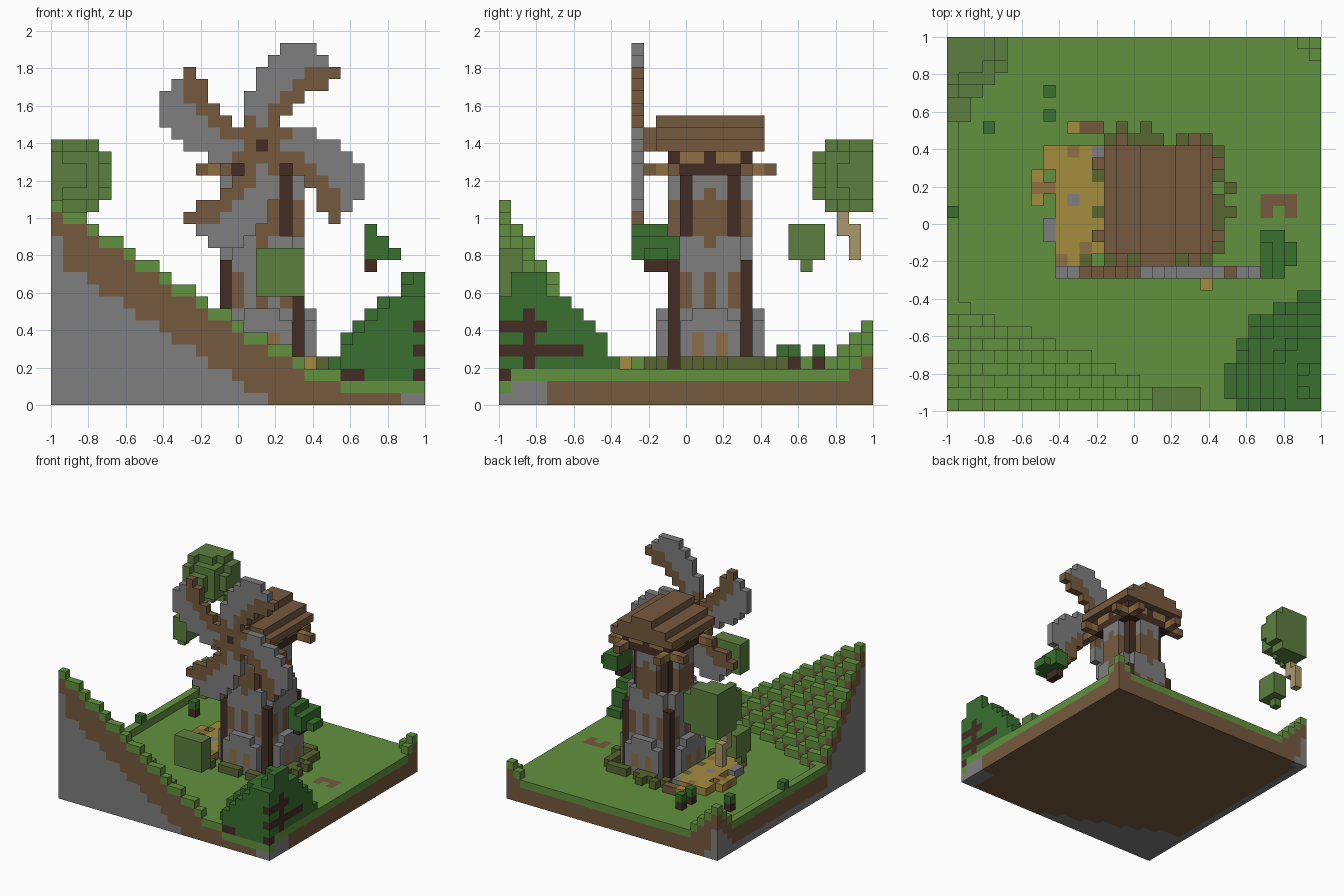
import bpy, bmesh
from mathutils import Vector

if "Cube" in bpy.data.objects:
    bpy.data.objects.remove(bpy.data.objects["Cube"])

N = 31            # cells along the longest side
S = 2 / N         # cell size
C = 17            # tower centre cell
GROUND = 3        # first cell above the lawn


def srgb(c):
    c /= 255
    return c / 12.92 if c < 0.04 else ((c + 0.055) / 1.055) ** 2.4


palette = {"grass": "62913f", "stone": "7e7e7e", "earth": "765a3f", "dark_wood": "432d24",
           "pine": "38702e", "leaf": "5c7f3f", "straw": "a58c3f", "light_wood": "8f7043",
           "moss": "596631", "birch": "aa986c"}
names = list(palette)
materials = []
for name, code in palette.items():
    colour = [srgb(c) for c in bytes.fromhex(code)] + [1]
    m = bpy.data.materials.new(name)
    m.use_nodes = True
    m.diffuse_color = colour
    m.node_tree.nodes["Principled BSDF"].inputs["Base Color"].default_value = colour
    materials.append(m)

parts = {}


def box(part, mat, a, b=None):
    """Fill all cells from corner a to corner b, both included."""
    b = b or a
    cells = parts.setdefault(part, {})
    for i in range(a[0], b[0] + 1):
        for j in range(a[1], b[1] + 1):
            for k in range(a[2], b[2] + 1):
                cells[i, j, k] = mat


def square(part, mat, r, low, high):
    box(part, mat, (C - r, C - r, low), (C + r, C + r, high))


def cross(part, mat, r, w, low, high):
    box(part, mat, (C - r, C - w, low), (C + r, C + w, high))
    box(part, mat, (C - w, C - r, low), (C + w, C + r, high))


def sides(part, mat, r, offsets, low, high):
    """Same columns on all four sides of the tower."""
    for o in offsets:
        for x, y in ((r, o), (-r, o), (o, r), (o, -r)):
            box(part, mat, (C + x, C + y, low), (C + x, C + y, high))


def blob(part, mat, centre, radii):
    for i in range(N):
        for j in range(N):
            for k in range(N):
                if sum(((p - c) / r) ** 2 for p, c, r in zip((i, j, k), centre, radii)) <= 1:
                    box(part, mat, (i, j, k))


def build(part, cells):
    """Make one mesh from the exposed cell faces."""
    bm = bmesh.new()
    for cell, mat in cells.items():
        for axis in range(3):
            for sign in (-1, 1):
                n = [0, 0, 0]
                n[axis] = sign
                if tuple(c + d for c, d in zip(cell, n)) in cells:
                    continue
                n = Vector(n)
                u = Vector((n.y, n.z, n.x))
                v = n.cross(u)
                mid = Vector(cell) + Vector((.5, .5, .5)) + n / 2
                ring = [mid + (u * a + v * b) / 2 for a, b in ((-1, -1), (1, -1), (1, 1), (-1, 1))]
                face = bm.faces.new([bm.verts.new(p * S - Vector((1, 1, 0))) for p in ring])
                face.material_index = names.index(mat)
    bmesh.ops.remove_doubles(bm, verts=bm.verts, dist=S / 100)
    mesh = bpy.data.meshes.new(part)
    bm.to_mesh(mesh)
    bm.free()
    for m in materials:
        mesh.materials.append(m)
    bpy.context.collection.objects.link(bpy.data.objects.new(part, mesh))


# Terrain: lawn, front hill, raised left rim and back corners
for i in range(N):
    for j in range(N):
        h = max(GROUND, int(17.4 - 0.65 * i - 1.55 * j), 7 - i - (30 - j), 5 - (30 - i) - (30 - j))
        if i == 0:
            h = max(h, 4)
        if j == 0 and i > 23:
            h = 2
        for k in range(h):
            rock = k < h - 5 or (i == 0 and k < h - 3) or (i > 28 and j < 4 and k < 2)
            box("terrain", "grass" if k == h - 1 else "stone" if rock else "earth", (i, j, k))

# Bare patch in the lawn
box("terrain", "earth", (26, 17, 2), (28, 17, 2))
for i in (26, 28):
    box("terrain", "earth", (i, 16, 2))

# Tower: footing, lower storey, ledge, upper storey
square("tower", "stone", 3, GROUND, 11)
cross("tower", "stone", 4, 2, GROUND, 6)
cross("tower", "stone", 4, 1, 7, 7)
sides("tower", "light_wood", 4, (-1, 1), 4, 5)
sides("tower", "earth", 3, (-2, 0, 2), 8, 10)
sides("tower", "dark_wood", 3, (-3, 3), GROUND, 11)
cross("tower", "stone", 3, 2, 12, 13)
square("tower", "stone", 2, 12, 19)
cross("tower", "stone", 3, 1, 14, 18)
sides("tower", "earth", 3, (-1, 1), 14, 16)
sides("tower", "earth", 3, (0,), 13, 17)
sides("tower", "dark_wood", 2, (-2, 2), 14, 19)

# Crossed beams under the roof
square("beams", "dark_wood", 3, 20, 20)
sides("beams", "light_wood", 3, (-2, -1, 1, 2), 20, 20)
for r, mat in ((3, "dark_wood"), (4, "light_wood"), (5, "earth")):
    sides("beams", mat, r, (-3, 3), 19, 19)
sides("beams", "dark_wood", 3, range(-3, 4), 19, 19)

# Stepped gable roof and sail axle
for step, half in enumerate((4, 3, 1)):
    box("roof", "earth", (C - half, 13, 21 + step), (C + half, 21, 21 + step))
box("axle", "earth", (16, 12, 21), (18, 12, 22))

# Sails: one pattern turned four times; each row is height, cloth span, spar span
rows = [(8, (2, 4), ()), (7, (1, 5), ()), (6, (0, 3), (4, 6)), (5, (0, 2), (3, 5)),
        (4, (-1, 1), (2, 3)), (3, (-1, 0), (1, 2)), (2, (0, 0), (1, 1)), (2, (), (-1, -1))]
box("sails", "earth", (16, 11, 20), (18, 11, 22))
box("sails", "dark_wood", (C, 11, 21))
for z, cloth, spar in rows:
    for mat, span in (("stone", cloth), ("earth", spar)):
        for x in range(span[0], span[1] + 1) if span else ():
            p, q = x, z
            for turn in range(4):
                box("sails", mat, (C + p, 11, 21 + q))
                p, q = -q, p

# Corner pine: tapering crown with exposed trunk and branches on the cut side
for k, r in enumerate((7, 7, 6.5, 6, 5, 4, 3, 1.5, 0.5), start=2):
    for i in range(22, N):
        for j in range(12):
            if (i - 30) ** 2 + (j - 2) ** 2 <= r * r + 1:
                box("pine_tree", "pine", (i, j, k))
box("pine_tree", "dark_wood", (30, 2, 0), (30, 2, 7))
for k, reach in ((2, 5), (4, 6), (6, 3)):
    box("pine_tree", "dark_wood", (30, 0, k), (30, reach, k))
box("pine_tree", "dark_wood", (24, 0, 2), (25, 0, 2))

# Cut-off bough on the right
box("pine_bough", "pine", (26, 11, 12), (27, 14, 13))
box("pine_bough", "pine", (26, 11, 14), (26, 13, 14))
box("pine_bough", "pine", (28, 12, 12), (28, 13, 12))
box("pine_bough", "dark_wood", (26, 12, 11), (26, 13, 11))

# Back corner birch with its hanging clump
blob("birch_crown", "leaf", (0, 30, 18.5), (5, 4.6, 3.3))
box("birch_crown", "leaf", (0, 24, 12), (1, 26, 14))
box("birch_crown", "leaf", (0, 25, 11))
box("birch_trunk", "birch", (0, 28, 14), (0, 28, 16))
box("birch_trunk", "birch", (0, 29, 12), (0, 29, 14))

# Leaf clump over the front edge
box("front_leaves", "leaf", (17, 0, 9), (20, 1, 12))

# Straw yard beside the tower
box("straw_yard", "straw", (9, 13, GROUND), (12, 20, GROUND))
box("straw_yard", "straw", (8, 20, GROUND), (11, 21, GROUND))
for mat, spots in {"straw": ((7, 17), (7, 19), (10, 12), (21, 10), (10, 23)),
                   "light_wood": ((7, 18), (8, 18), (10, 21), (9, 12), (11, 13), (12, 14)),
                   "earth": ((11, 23), (12, 23)),
                   "stone": ((8, 14), (8, 15), (10, 17), (12, 21)),
                   "moss": ((12, 16), (12, 19), (11, 12))}.items():
    for i, j in spots:
        box("straw_yard", mat, (i, j, GROUND))

# Mossy plants round the footing
for t in range(13, 22):
    if t % 4 != 2:
        box("moss_ring", "moss", (22, t, GROUND))
        box("moss_ring", "moss", (t, 22, GROUND))
        box("moss_ring", "moss", (t, 12, GROUND))
for i, j in ((23, 16), (23, 18), (14, 23), (16, 23)):
    box("moss_ring", "moss", (i, j, GROUND))

# Small shrubs
for i, j in ((8, 26), (8, 24), (3, 23), (0, 16)):
    box("shrubs", "dark_wood", (i, j, GROUND))
    box("shrubs", "pine", (i, j, GROUND + 1))

for part, cells in parts.items():
    build(part, cells)
